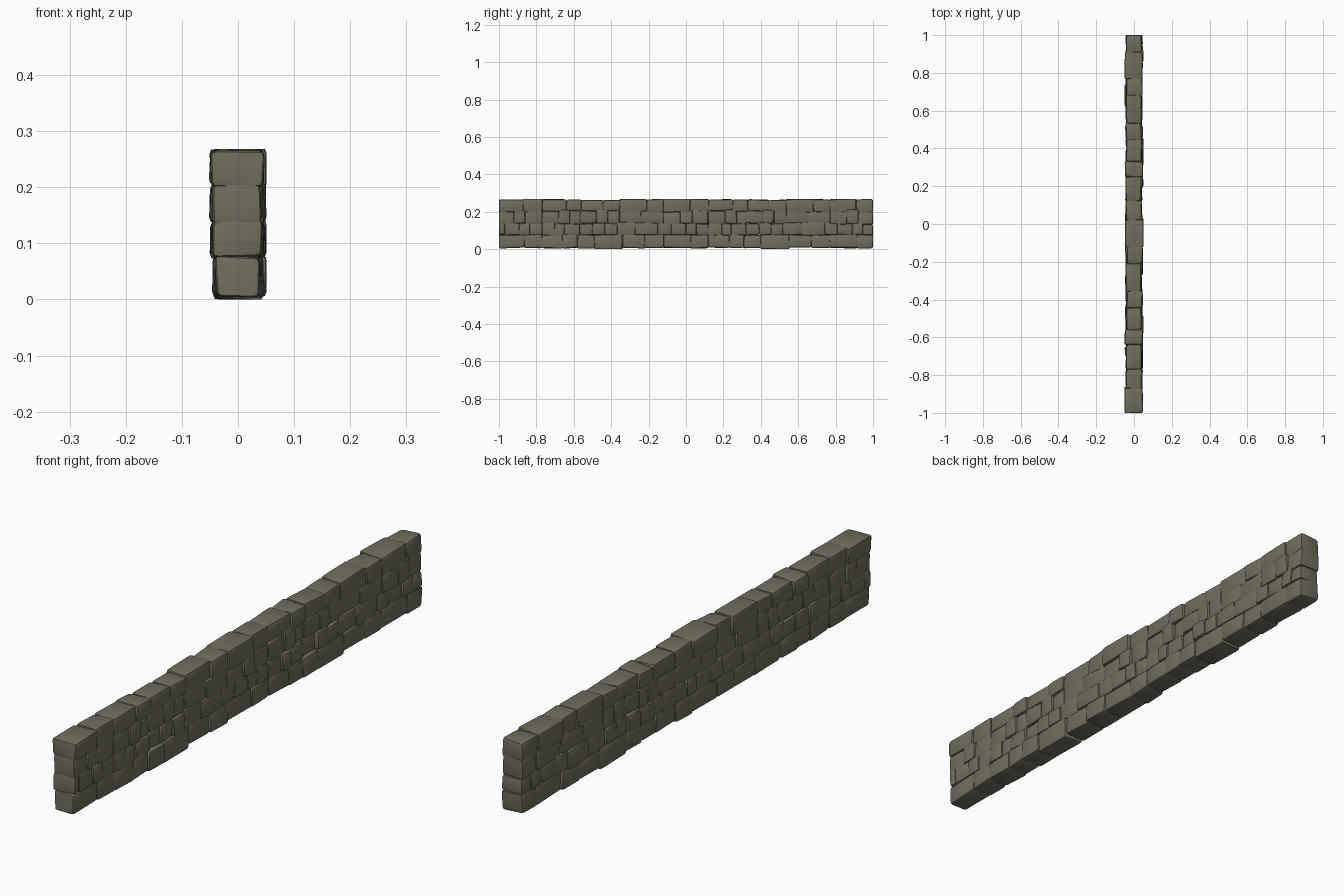
import bpy, bmesh, math, random
from mathutils import Vector

if "Cube" in bpy.data.objects:
    bpy.data.objects.remove(bpy.data.objects["Cube"])

random.seed(11)
HEIGHT, PERIOD = 0.268, 0.89

stone = bpy.data.materials.new("weathered stone")
stone.diffuse_color = (0.165, 0.155, 0.112, 1)
stone.use_nodes = True
stone.node_tree.nodes["Principled BSDF"].inputs["Base Color"].default_value = stone.diffuse_color

# One repeat of the masonry: bed heights and the upright joints along y
COURSES = {
    "bottom_course": (.008, .076, [-.77, -.66, -.58, -.49, -.34, -.22, -.12, .025, .12]),
    "lower_middle_course": (.076, .136, [-.77, -.70, -.65, -.57, -.50, -.435, -.37,
                                         -.27, -.15, -.08, 0, .055, .12]),
    "upper_middle_course": (.136, .205, [-.77, -.68, -.62, -.565, -.48, -.42, -.355,
                                         -.24, -.12, -.03, .03, .12]),
    "top_course": (.205, .266, [-.77, -.64, -.56, -.445, -.355, -.21, -.12, .02, .12]),
}
WIDE_CAPS = (1, 6)  # top stones that stick out on both sides


def add_stone(bm, y0, y1, z0, z1, half):
    """Add one slightly uneven, chamfered block."""
    shift = random.uniform(-.004, .004)
    over = .002  # neighbours press together
    verts = bmesh.ops.create_cube(bm, size=2)["verts"]
    for v in verts:
        jitter = Vector([random.uniform(-.0035, .0035) for _ in range(3)])
        v.co = jitter + Vector((shift + v.co.x * half,
                                (y0 + y1) / 2 + v.co.y * ((y1 - y0) / 2 + over),
                                (z0 + z1) / 2 + v.co.z * ((z1 - z0) / 2 + over)))
    edges = list({e for v in verts for e in v.link_edges})
    bmesh.ops.bevel(bm, geom=edges, offset=.011, segments=2, profile=.55,
                    affect='EDGES', clamp_overlap=True)


def pattern(name):
    """List the stones of one repeat: y range, z range, half depth."""
    low, high, joints = COURSES[name]
    stones = []
    for i, (y0, y1) in enumerate(zip(joints, joints[1:])):
        z0, z1 = low, high
        half = random.uniform(.039, .047)
        if name == "top_course":
            half = .048 if i in WIDE_CAPS else .041
            z1 -= .004 if -.65 < y0 < -.36 else 0
            z0 -= .006 if y0 > -.36 else 0
        elif name == "bottom_course":
            z0 -= .008 if y1 == -.34 else 0
        else:
            z0 += random.uniform(-.003, .003)
            z1 += random.uniform(-.003, .005)
        stones.append((y0, y1, z0, z1, half))
    return stones


# Build each course, repeating the pattern and trimming it at the wall ends
for name in COURSES:
    bm = bmesh.new()
    stones = pattern(name)
    for rep in (-1, 0, 1):
        for y0, y1, z0, z1, half in stones:
            a, b = max(y0 + rep * PERIOD, -1), y1 + rep * PERIOD
            if b > .99:
                b = 1
            if b - a > .03:
                add_stone(bm, a, b, z0, z1, half)
    for v in bm.verts:
        v.co.x = max(-.052, min(.051, v.co.x))
        v.co.y = max(-1, min(1, v.co.y))
        v.co.z = max(0, min(HEIGHT, v.co.z))
    bmesh.ops.recalc_face_normals(bm, faces=bm.faces)
    mesh = bpy.data.meshes.new(name)
    bm.to_mesh(mesh)
    bm.free()
    mesh.materials.append(stone)
    obj = bpy.data.objects.new(name, mesh)
    bpy.context.collection.objects.link(obj)
    bpy.ops.object.select_all(action='DESELECT')
    bpy.context.view_layer.objects.active = obj
    obj.select_set(True)
    bpy.ops.object.shade_smooth_by_angle(angle=math.radians(25))
